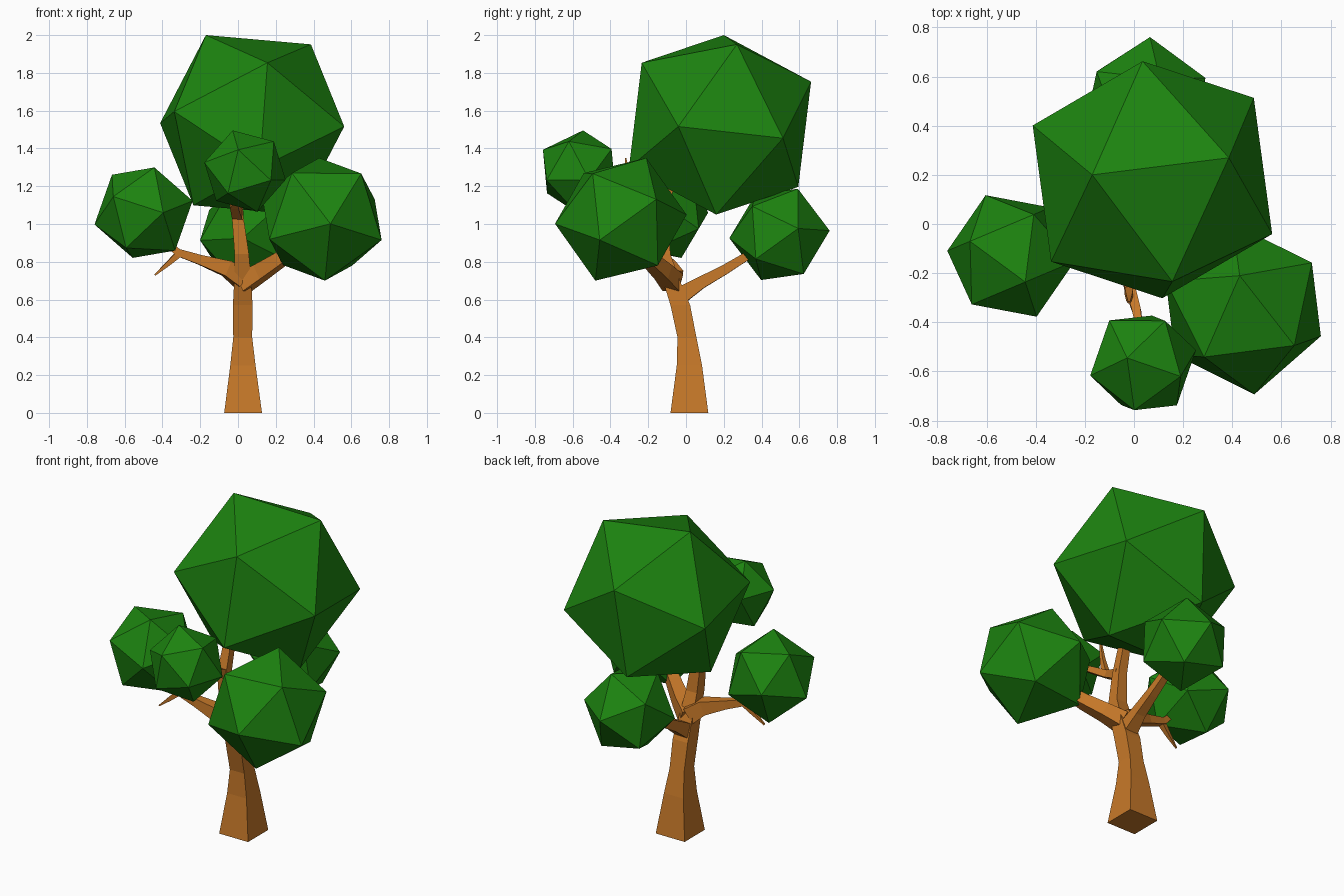
import bpy, bmesh
from mathutils import Vector, Matrix

if "Cube" in bpy.data.objects:
    bpy.data.objects.remove(bpy.data.objects["Cube"])


def material(name, color):
    m = bpy.data.materials.new(name)
    m.diffuse_color = (*color, 1)
    m.use_nodes = True
    m.node_tree.nodes["Principled BSDF"].inputs["Base Color"].default_value = m.diffuse_color
    return m


BARK = material("bark", (0.57, 0.19, 0.022))
LEAF = material("leaf", (0.012, 0.23, 0.005))


def finish(name, bm, mat):
    bmesh.ops.recalc_face_normals(bm, faces=bm.faces[:])
    me = bpy.data.meshes.new(name)
    bm.to_mesh(me)
    bm.free()
    me.materials.append(mat)
    ob = bpy.data.objects.new(name, me)
    bpy.context.collection.objects.link(ob)


def leaf_ball(name, center, radius, a, b):
    """Icosahedron with one corner along a and a neighbouring corner towards b."""
    w = Vector(a).normalized()
    b = Vector(b)
    u = (b - w * b.dot(w)).normalized()
    rot = Matrix((u, w.cross(u), w)).transposed().to_4x4()
    bm = bmesh.new()
    bmesh.ops.create_icosphere(bm, subdivisions=1, radius=radius,
                               matrix=Matrix.Translation(center) @ rot)
    finish(name, bm, LEAF)


def limb(name, path, flat=False):
    """Four-sided tapering limb through (x, y, z, half width) points."""
    pts = [Vector(p[:3]) for p in path]
    whole = (pts[-1] - pts[0]).normalized()
    ref = Vector((0, 1, 0)) if abs(whole.z) > 0.8 else Vector((0, 0, 1))
    bm = bmesh.new()
    rings = []
    for i, p in enumerate(pts):
        t = pts[min(i + 1, len(pts) - 1)] - pts[max(i - 1, 0)]
        t = Vector((0, 0, 1)) if flat else t.normalized()
        s = ref.cross(t).normalized()
        n = t.cross(s)
        h = path[i][3]
        rings.append([bm.verts.new(p + h * (i1 * s + j1 * n))
                      for i1, j1 in ((-1, -1), (1, -1), (1, 1), (-1, 1))])
    for r, q in zip(rings, rings[1:]):
        for k in range(4):
            bm.faces.new((r[k], r[(k + 1) % 4], q[(k + 1) % 4], q[k]))
    bm.faces.new(rings[0])
    bm.faces.new(rings[-1])
    finish(name, bm, BARK)


# Trunk, leaning forward and rising into the crown
limb("trunk", [(0.027, 0.018, 0, 0.1), (0.026, 0.018, 0.25, 0.067),
               (0.025, 0.005, 0.4, 0.05), (0.025, -0.03, 0.57, 0.052),
               (0.025, -0.07, 0.68, 0.046), (0.02, -0.12, 0.84, 0.038),
               (-0.003, -0.13, 1.05, 0.03), (0.0, -0.06, 1.3, 0.022)], flat=True)

# Branches and twigs
limb("left_branch", [(0.02, -0.07, 0.71, 0.05), (-0.06, -0.1, 0.765, 0.042),
                     (-0.2, -0.12, 0.81, 0.026), (-0.32, -0.13, 0.85, 0.02),
                     (-0.42, -0.13, 0.95, 0.012)])
limb("left_twig", [(-0.31, -0.13, 0.845, 0.018), (-0.37, -0.14, 0.79, 0.012),
                   (-0.44, -0.15, 0.73, 0.004)])
limb("right_branch", [(0.03, -0.07, 0.69, 0.05), (0.12, -0.12, 0.745, 0.042),
                      (0.22, -0.19, 0.81, 0.035), (0.36, -0.28, 0.92, 0.02)])
limb("back_branch", [(0.025, -0.03, 0.62, 0.045), (0.03, 0.08, 0.69, 0.032),
                     (0.035, 0.2, 0.755, 0.026), (0.04, 0.42, 0.89, 0.018)])
limb("front_branch", [(0.0, -0.13, 1.04, 0.028), (-0.02, -0.25, 1.1, 0.022),
                      (0.01, -0.35, 1.16, 0.018), (0.03, -0.47, 1.24, 0.012)])
limb("front_twig", [(-0.02, -0.27, 1.11, 0.018), (-0.02, -0.3, 1.22, 0.012),
                    (-0.02, -0.32, 1.35, 0.004)])

# Foliage
leaf_ball("crown_foliage", (0.075, 0.18, 1.525), 0.535,
          (-0.245, 0.02, 0.475), (0.315, 0.09, 0.425))
leaf_ball("right_foliage", (0.445, -0.345, 1.025), 0.352,
          (-0.015, 0.135, 0.325), (0.21, -0.155, 0.235))
leaf_ball("front_foliage", (0.037, -0.565, 1.28), 0.226,
          (-0.065, 0.02, 0.215), (-0.035, -0.195, 0.11))
leaf_ball("left_foliage", (-0.5, -0.13, 1.06), 0.268,
          (0.105, -0.25, 0.0), (-0.16, -0.195, 0.085))
leaf_ball("back_foliage", (0.045, 0.495, 0.945), 0.267,
          (0.02, 0.265, 0.02), (0.23, 0.1, 0.03))
